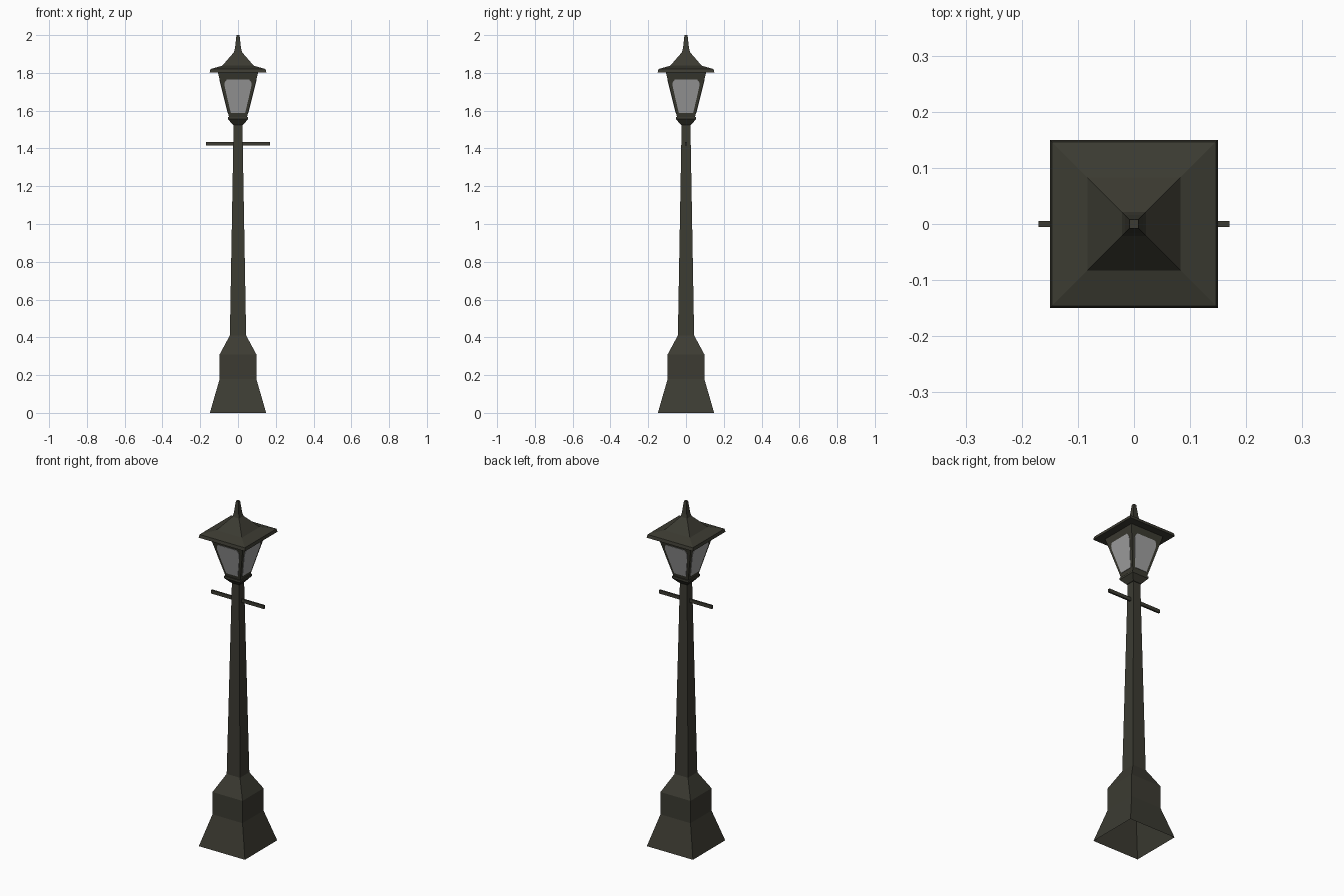
import bpy, bmesh, math
from mathutils import Matrix

if "Cube" in bpy.data.objects:
    bpy.data.objects.remove(bpy.data.objects["Cube"])


def material(name, rgb):
    m = bpy.data.materials.new(name)
    m.diffuse_color = (*rgb, 1)
    m.use_nodes = True
    m.node_tree.nodes["Principled BSDF"].inputs["Base Color"].default_value = m.diffuse_color
    return m


iron = material("dark iron", (0.045, 0.044, 0.032))
glass = material("grey glass", (0.36, 0.36, 0.36))


def finish(name, bm, mat):
    bmesh.ops.recalc_face_normals(bm, faces=bm.faces)
    me = bpy.data.meshes.new(name)
    bm.to_mesh(me)
    bm.free()
    me.materials.append(mat)
    ob = bpy.data.objects.new(name, me)
    bpy.context.collection.objects.link(ob)
    return ob


def square_loft(name, profile, bottom=True, top=True):
    """Stack of square sections given as (half width, height)."""
    bm = bmesh.new()
    rings = [[bm.verts.new((sx * h, sy * h, z)) for sx, sy in
              ((-1, -1), (1, -1), (1, 1), (-1, 1))] for h, z in profile]
    for a, b in zip(rings, rings[1:]):
        for i in range(4):
            j = (i + 1) % 4
            bm.faces.new((a[i], a[j], b[j], b[i]))
    if bottom:
        bm.faces.new(rings[0][::-1])
    if top:
        bm.faces.new(rings[-1])
    return finish(name, bm, iron)


# Flared foot and tapering post, hollow underneath
square_loft("post", [(0.149, 0), (0.097, 0.18), (0.097, 0.31), (0.043, 0.41),
                     (0.023, 1.54)], bottom=False)

# Lantern collar and body
square_loft("lantern_collar", [(0.027, 1.525), (0.053, 1.555), (0.053, 1.567)])
B0, Z0, B1, Z1 = 0.047, 1.565, 0.107, 1.805
square_loft("lantern_body", [(B0, Z0), (B1, Z1)])

# Stepped roof with finial
square_loft("roof", [(0.15, 1.802), (0.146, 1.82), (0.083, 1.838),
                     (0.021, 1.91), (0.016, 1.93), (0.008, 2.0)])

# Ladder bar
bm = bmesh.new()
bmesh.ops.create_cube(bm, size=1, matrix=Matrix.Translation((0, 0, 1.425))
                      @ Matrix.Diagonal((0.34, 0.01, 0.02, 1)))
finish("ladder_bar", bm, iron)

# Four glass panes with clipped upper corners, lying on the sloped faces
half = [(0.038, 1.588), (0.062, 1.69), (0.072, 1.735), (0.070, 1.750), (0.060, 1.764)]
outline = half + [(-x, z) for x, z in reversed(half)]
for i, side in enumerate(("front", "right", "back", "left")):
    bm = bmesh.new()
    rings = []
    for offset in (-0.001, 0.0025):
        rings.append([bm.verts.new((x, -(B0 + (z - Z0) / (Z1 - Z0) * (B1 - B0)) - offset, z))
                      for x, z in outline])
    n = len(outline)
    for k in range(n):
        m = (k + 1) % n
        bm.faces.new((rings[0][k], rings[0][m], rings[1][m], rings[1][k]))
    bm.faces.new(rings[0])
    bm.faces.new(rings[1][::-1])
    bm.transform(Matrix.Rotation(i * math.pi / 2, 4, 'Z'))
    finish(side + "_pane", bm, glass)
